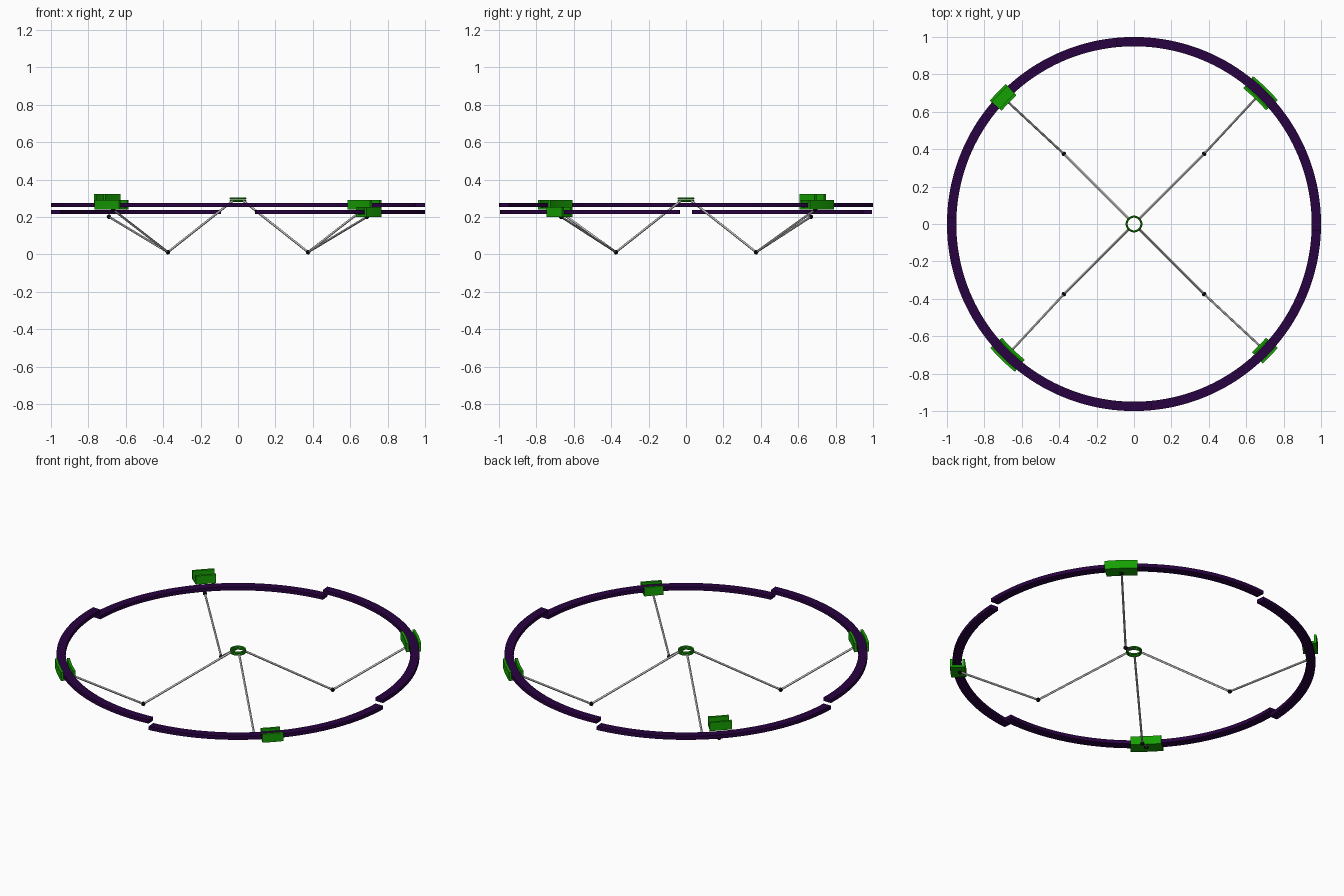
import bpy, bmesh, math
from mathutils import Vector

cube = bpy.data.objects.get("Cube")
if cube:
    bpy.data.objects.remove(cube, do_unlink=True)


def material(name, rgb):
    m = bpy.data.materials.new(name)
    m.use_nodes = True
    m.diffuse_color = (*rgb, 1)
    m.node_tree.nodes["Principled BSDF"].inputs["Base Color"].default_value = (*rgb, 1)
    return m


PURPLE = material("deep purple", (0.022, 0.0005, 0.052))
GREEN = material("leaf green", (0.008, 0.35, 0.001))
GREY = material("light steel grey", (0.6, 0.6, 0.6))
BLACK = material("black", (0.002, 0.002, 0.002))


def arc_sweep(name, profile, z, start, end, steps, mat):
    """Sweep a closed (radius, height) profile round the z axis, capped."""
    bm = bmesh.new()
    rows = []
    for i in range(steps + 1):
        a = math.radians(start + (end - start) * i / steps)
        rows.append([bm.verts.new((r * math.cos(a), r * math.sin(a), z + h)) for r, h in profile])
    n = len(profile)
    for p, q in zip(rows, rows[1:]):
        for j in range(n):
            k = (j + 1) % n
            bm.faces.new((p[j], p[k], q[k], q[j]))
    bm.faces.new(rows[0])
    bm.faces.new(rows[-1][::-1])
    bmesh.ops.recalc_face_normals(bm, faces=bm.faces)
    mesh = bpy.data.meshes.new(name)
    bm.to_mesh(mesh)
    bm.free()
    mesh.materials.append(mat)
    ob = bpy.data.objects.new(name, mesh)
    bpy.context.collection.objects.link(ob)


def finish(name, mat):
    ob = bpy.context.object
    ob.name = name
    ob.data.materials.append(mat)
    bpy.ops.object.shade_smooth_by_angle()


def rod(name, a, b):
    bpy.ops.mesh.primitive_cylinder_add(vertices=12, radius=0.006, depth=(b - a).length, location=(a + b) / 2)
    bpy.context.object.rotation_euler = (b - a).to_track_quat("Z", "Y").to_euler()
    finish(name, GREY)


def ball(name, location):
    bpy.ops.mesh.primitive_uv_sphere_add(segments=16, ring_count=10, radius=0.012, location=location)
    finish(name, BLACK)


def polar(radius, degrees, z):
    a = math.radians(degrees)
    return Vector((radius * math.cos(a), radius * math.sin(a), z))


# Cross-sections: rectangular rail and open-topped channel clamp
RAIL = [(0.95, -0.011), (1.0, -0.011), (1.0, 0.011), (0.95, 0.011)]
MID, HALF, SLOT, H = 0.973, 0.0415, 0.027, 0.026
CLAMP = [(MID - HALF, -H), (MID + HALF, -H), (MID + HALF, H), (MID + SLOT, H),
         (MID + SLOT, 0.012 - H), (MID - SLOT, 0.012 - H), (MID - SLOT, H), (MID - HALF, H)]
HIGH, LOW, RAISED = 0.265, 0.227, 0.298

# name, diagonal angle, rail half sweep, rail height, clamp height, clamp half sweep
QUARTERS = [
    ("back_left", 45, 48.75, HIGH, HIGH, 5.2),
    ("back_right", 135, 41.25, LOW, RAISED, 3.5),
    ("front_right", 225, 48.75, HIGH, HIGH, 5.2),
    ("front_left", 315, 41.25, LOW, LOW, 3.3),
]

for name, diagonal, sweep, rail_z, clamp_z, span in QUARTERS:
    # Rail quarter and its clamp
    rail_mid, clamp_mid = diagonal + 1.75, diagonal + 0.95
    arc_sweep(name + "_rail", RAIL, rail_z, rail_mid - sweep, rail_mid + sweep, 48, PURPLE)
    arc_sweep(name + "_clamp", CLAMP, clamp_z, clamp_mid - span, clamp_mid + span, 6, GREEN)

    # Bent leg: rail to elbow to hub, with ball joints
    foot = polar(0.53, diagonal, 0.012)
    top = polar(0.96, clamp_mid, rail_z - H)
    rod(name + "_outer_rod", foot, top)
    rod(name + "_inner_rod", foot, polar(0.04, diagonal, 0.286))
    ball(name + "_elbow", foot)
    ball(name + "_top_joint", top)

# Central hub made of two close hoops
for label, z in (("lower", 0.286), ("upper", 0.299)):
    bpy.ops.mesh.primitive_torus_add(major_radius=0.0395, minor_radius=0.0055, major_segments=40,
                                     minor_segments=10, location=(0, 0, z))
    finish("hub_" + label + "_hoop", GREEN)
